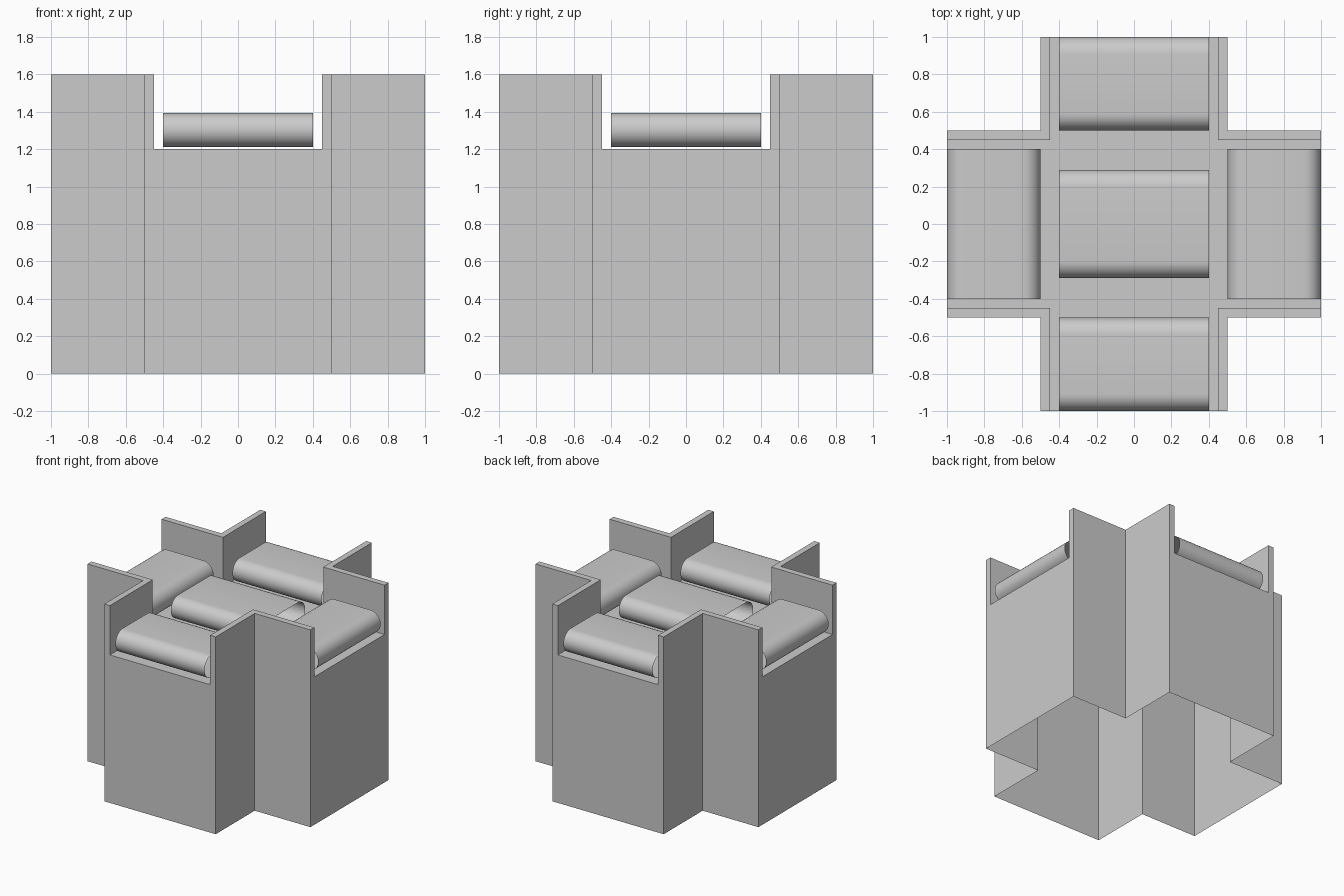
import bpy, bmesh
from math import pi, sin, cos
from mathutils import Matrix, Vector

if "Cube" in bpy.data.objects:
    bpy.data.objects.remove(bpy.data.objects["Cube"])

ARM, HALF, WALL = 1.0, 0.5, 0.05      # arm reach, arm half width, wall thickness
INNER = HALF - WALL
FLOOR, TOP = 1.2, 1.6


def make_object(name, bm):
    bmesh.ops.remove_doubles(bm, verts=bm.verts, dist=1e-5)
    bmesh.ops.recalc_face_normals(bm, faces=bm.faces)
    mesh = bpy.data.meshes.new(name)
    bm.to_mesh(mesh)
    bm.free()
    obj = bpy.data.objects.new(name, mesh)
    bpy.context.collection.objects.link(obj)
    return obj


def add_face(bm, points, turn):
    bm.faces.new([bm.verts.new(turn @ Vector(p)) for p in points])


def wall_strip(bm, path, z0, z1, turn):
    for (ax, ay), (bx, by) in zip(path, path[1:]):
        add_face(bm, [(ax, ay, z0), (bx, by, z0), (bx, by, z1), (ax, ay, z1)], turn)


# Cross-shaped body, open underneath, with raised L-shaped corner walls
bm = bmesh.new()
outer = [(ARM, HALF), (HALF, HALF), (HALF, ARM)]
inner = [(INNER, ARM), (INNER, INNER), (ARM, INNER)]
floor = []
for k in range(4):
    turn = Matrix.Rotation(k * pi / 2, 4, 'Z')
    wall_strip(bm, outer, 0, TOP, turn)
    wall_strip(bm, inner, FLOOR, TOP, turn)
    # wall rims, split at the mitred corner
    add_face(bm, [(x, y, TOP) for x, y in (outer[0], outer[1], inner[1], inner[2])], turn)
    add_face(bm, [(x, y, TOP) for x, y in (outer[1], outer[2], inner[0], inner[1])], turn)
    # notched end of the arm
    notch = [(-HALF, 0), (HALF, 0), (HALF, TOP), (INNER, TOP),
             (INNER, FLOOR), (-INNER, FLOOR), (-INNER, TOP), (-HALF, TOP)]
    add_face(bm, [(ARM, y, z) for y, z in notch], turn)
    floor += [turn @ Vector((x, y, FLOOR)) for x, y in reversed(inner)]
add_face(bm, floor, Matrix.Identity(4))
make_object("cross_body", bm)


# Cushions: open-ended tubes with a rounded slot section
def cushion(name, centre, depth, angle, width=0.8, radius=0.091, steps=16):
    bm = bmesh.new()
    section = []
    for side in (1, -1):
        for i in range(steps + 1):
            a = -pi / 2 + pi * i / steps
            section.append((side * (depth / 2 - radius + radius * cos(a)),
                            side * radius * sin(a)))
    place = Matrix.Translation(centre) @ Matrix.Rotation(angle, 4, 'Z')
    for (y0, z0), (y1, z1) in zip(section, section[1:] + section[:1]):
        w = width / 2
        add_face(bm, [(-w, y0, z0), (w, y0, z0), (w, y1, z1), (-w, y1, z1)], place)
    obj = make_object(name, bm)
    for p in obj.data.polygons:
        p.use_smooth = True
    # guarantee outward facing normals
    top = max(obj.data.polygons, key=lambda p: p.center.z)
    if top.normal.z < 0:
        obj.data.flip_normals()


Z = 1.303
cushion("centre_cushion", (0, 0, Z), 0.58, 0)
for name, x, y in (("front", 0, -0.75), ("back", 0, 0.75),
                   ("left", -0.75, 0), ("right", 0.75, 0)):
    cushion(name + "_cushion", (x, y, Z), 0.5, pi / 2 if x else 0)
